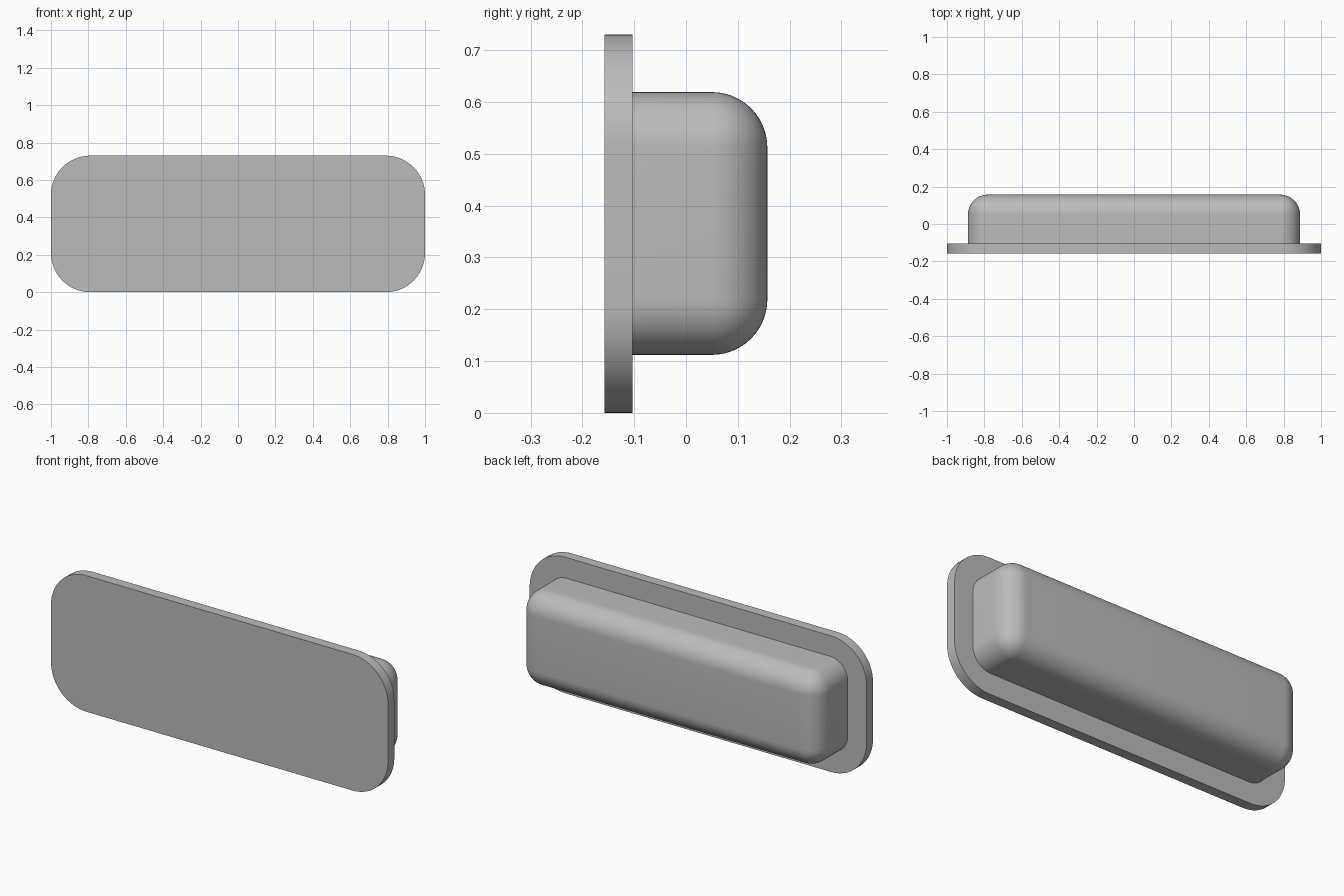
import bpy, bmesh, math
from mathutils import Vector

cube = bpy.data.objects.get("Cube")
if cube:
    bpy.data.objects.remove(cube, do_unlink=True)

grey = bpy.data.materials.new("plain grey")
grey.use_nodes = True
colour = (0.5, 0.5, 0.5, 1)
grey.diffuse_color = colour
grey.node_tree.nodes["Principled BSDF"].inputs["Base Color"].default_value = colour


def rounded_box(name, low, high, radius, segments, pick):
    """Box from low to high, rounded on the edges that pick(edge) accepts."""
    low, high = Vector(low), Vector(high)
    bm = bmesh.new()
    bmesh.ops.create_cube(bm, size=1)
    for v in bm.verts:
        v.co = (low + high) / 2 + v.co * (high - low)
    bmesh.ops.bevel(bm, geom=[e for e in bm.edges if pick(e)], offset=radius,
                    segments=segments, profile=0.5, affect='EDGES', clamp_overlap=True)
    bmesh.ops.recalc_face_normals(bm, faces=bm.faces)
    mesh = bpy.data.meshes.new(name)
    bm.to_mesh(mesh)
    bm.free()
    mesh.materials.append(grey)
    obj = bpy.data.objects.new(name, mesh)
    bpy.context.collection.objects.link(obj)
    bpy.ops.object.select_all(action='DESELECT')
    obj.select_set(True)
    bpy.context.view_layer.objects.active = obj
    bpy.ops.object.shade_smooth_by_angle(angle=math.radians(30))
    return obj


def runs_along_depth(edge):
    a, b = edge.verts
    return abs(a.co.y - b.co.y) > 0.01


def not_on_front(edge):
    return max(v.co.y for v in edge.verts) > 0


# Front flange plate, rounded at its four corners
rounded_box("front_plate", (-1, -0.157, 0), (1, -0.103, 0.73), 0.21, 16, runs_along_depth)

# Raised body behind the plate, rounded everywhere except where it meets the plate
rounded_box("rear_body", (-0.888, -0.105, 0.112), (0.888, 0.157, 0.619), 0.107, 14, not_on_front)
